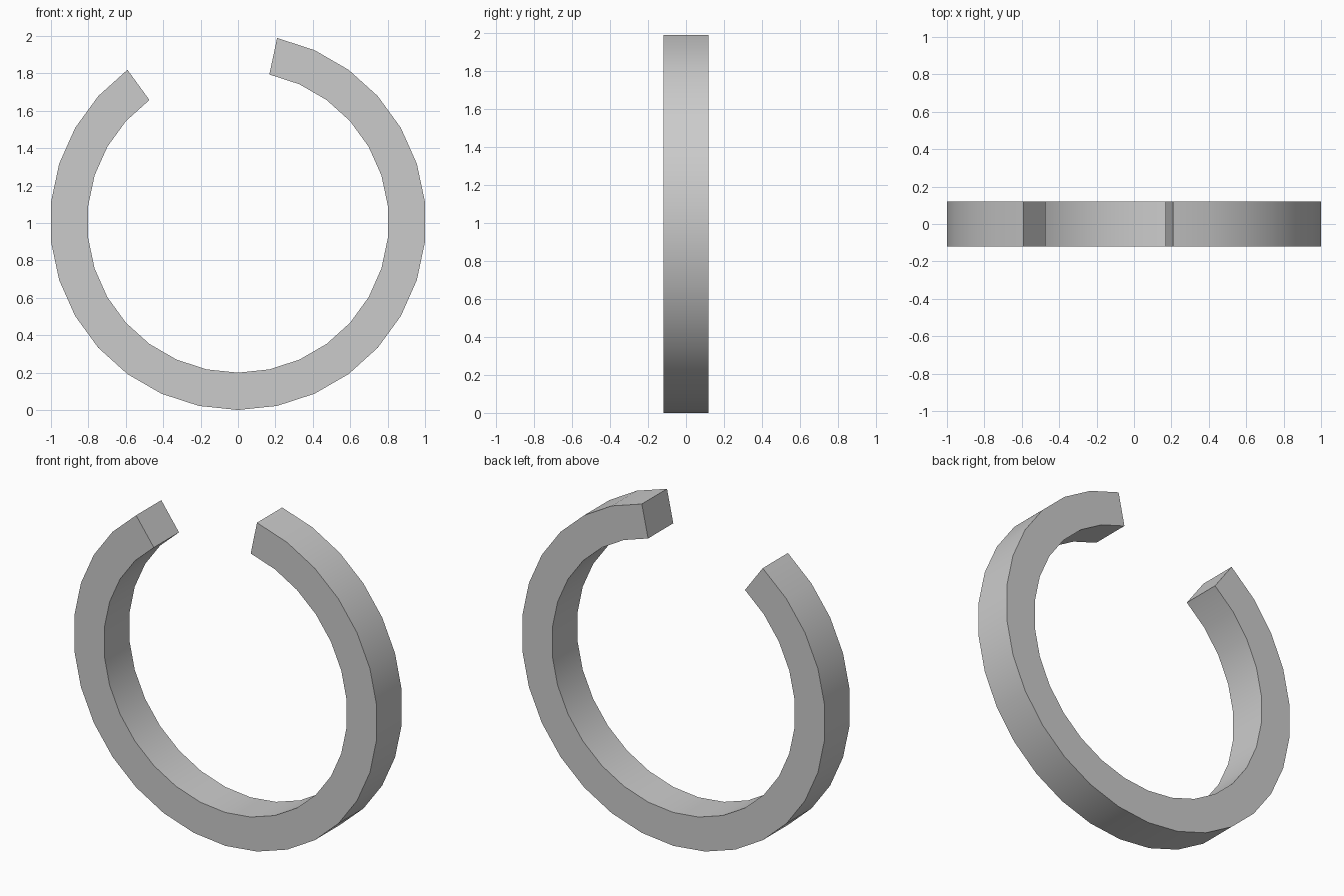
import bpy, bmesh
from math import radians, cos, sin

if "Cube" in bpy.data.objects:
    bpy.data.objects.remove(bpy.data.objects["Cube"])

OUTER, INNER, HALF_WIDTH = 1.0055, 0.806, 0.119
STEP, START, SEGMENTS = 12, 126, 26   # open ring: 26 of 30 segments

bm = bmesh.new()

# Square cross-section at each angle around the ring
sections = []
for i in range(SEGMENTS + 1):
    a = radians(START + STEP * i)
    corners = [(OUTER, -HALF_WIDTH), (OUTER, HALF_WIDTH),
               (INNER, HALF_WIDTH), (INNER, -HALF_WIDTH)]
    sections.append([bm.verts.new((r * cos(a), y, OUTER + r * sin(a)))
                     for r, y in corners])

# Walls between sections, then the two end caps
for s, t in zip(sections, sections[1:]):
    for j in range(4):
        k = (j + 1) % 4
        bm.faces.new((s[j], s[k], t[k], t[j]))
bm.faces.new(sections[0])
bm.faces.new(sections[-1])
bmesh.ops.recalc_face_normals(bm, faces=bm.faces)

mesh = bpy.data.meshes.new("open_ring")
bm.to_mesh(mesh)
bm.free()
ring = bpy.data.objects.new("open_ring", mesh)
bpy.context.collection.objects.link(ring)

# Smooth rims with crisp edges
bpy.context.view_layer.objects.active = ring
ring.select_set(True)
bpy.ops.object.shade_smooth_by_angle(angle=radians(30))
